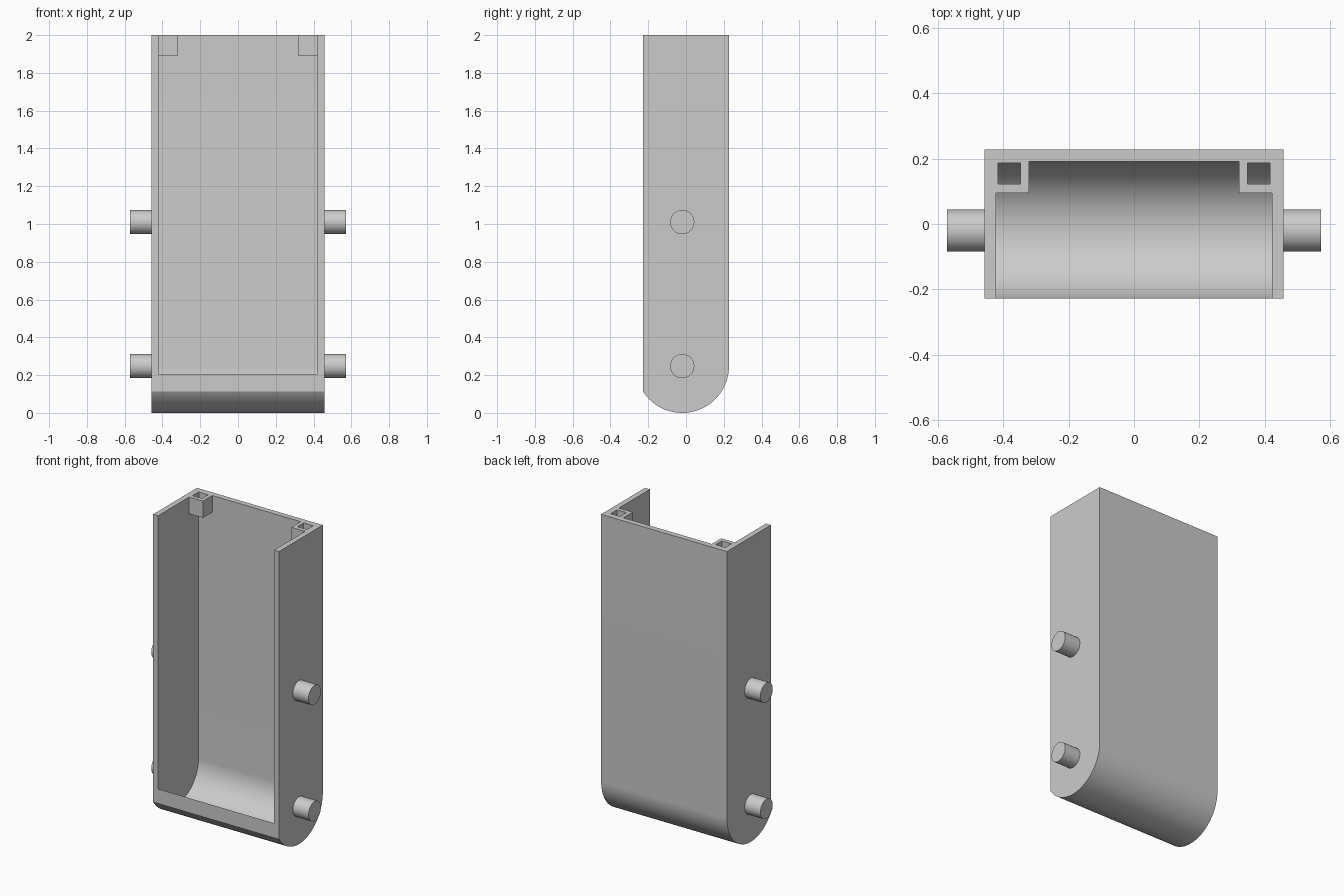
import bpy
import bmesh
import math
from mathutils import Matrix

if "Cube" in bpy.data.objects:
    bpy.data.objects.remove(bpy.data.objects["Cube"], do_unlink=True)

HALF_W, WALL, HALF_D, TOP = 0.457, 0.036, 0.2275, 2.0
R_OUT = 0.2475
R_IN = R_OUT - WALL
AXIS_Y = HALF_D - R_OUT
AXIS_Z = R_OUT

grey = bpy.data.materials.new("plain grey")
grey.use_nodes = True
grey.diffuse_color = (0.6, 0.6, 0.6, 1)
grey.node_tree.nodes["Principled BSDF"].inputs["Base Color"].default_value = (0.6, 0.6, 0.6, 1)


def make_object(name, bm):
    bmesh.ops.recalc_face_normals(bm, faces=bm.faces)
    mesh = bpy.data.meshes.new(name)
    bm.to_mesh(mesh)
    bm.free()
    mesh.materials.append(grey)
    obj = bpy.data.objects.new(name, mesh)
    bpy.context.collection.objects.link(obj)
    return obj


def prism(name, profile, half_width):
    """Extrude a (y, z) profile along x."""
    bm = bmesh.new()
    face = bm.faces.new([bm.verts.new((-half_width, y, z)) for y, z in profile])
    new = bmesh.ops.extrude_face_region(bm, geom=[face])["geom"]
    verts = [v for v in new if isinstance(v, bmesh.types.BMVert)]
    bmesh.ops.translate(bm, verts=verts, vec=(2 * half_width, 0, 0))
    return make_object(name, bm)


def box(name, low, high):
    bm = bmesh.new()
    bmesh.ops.create_cube(bm, size=1)
    for v in bm.verts:
        v.co = [a if c < 0 else b for c, a, b in zip(v.co, low, high)]
    return make_object(name, bm)


def arc(radius, front_y, steps=48):
    """Points from the back wall, under the axis, to the front plane."""
    end = -math.acos(max(-1, (front_y - AXIS_Y) / radius))
    return [(AXIS_Y + radius * math.cos(end * i / steps),
             AXIS_Z + radius * math.sin(end * i / steps)) for i in range(steps + 1)]


def activate(obj):
    bpy.ops.object.select_all(action="DESELECT")
    obj.select_set(True)
    bpy.context.view_layer.objects.active = obj


def combine(target, tool, operation):
    tool.hide_render = True
    mod = target.modifiers.new(operation, "BOOLEAN")
    mod.operation, mod.solver, mod.object = operation, "EXACT", tool
    activate(target)
    bpy.ops.object.modifier_apply(modifier=mod.name)
    bpy.data.objects.remove(tool, do_unlink=True)


# Round-bottomed housing, hollowed from the front and top
housing = prism("housing", arc(R_OUT, -HALF_D) + [(-HALF_D, TOP), (HALF_D, TOP)], HALF_W)
inner = arc(R_IN, AXIS_Y - R_IN)
cavity = prism("cavity_cutter",
               inner + [(-0.5, AXIS_Z), (-0.5, TOP + 0.2), (inner[0][0], TOP + 0.2)],
               HALF_W - WALL)
combine(housing, cavity, "DIFFERENCE")

# Square sockets in the two back corners of the rim
for side in (-1, 1):
    def span(a, b):
        return sorted((side * a, side * b))
    x0, x1 = span(0.321, 0.44)
    combine(housing, box("socket", (x0, 0.095, 1.89), (x1, 0.21, TOP)), "UNION")
    x0, x1 = span(0.3465, 0.4155)
    combine(housing, box("socket_cutter", (x0, 0.1225, 1.8), (x1, 0.187, 2.1)), "DIFFERENCE")

activate(housing)
bpy.ops.object.shade_smooth_by_angle(angle=math.radians(25))

# Round pins on both sides
PIN_LENGTH = 0.124
for side, label in ((-1, "right"), (1, "left")):
    for height, level in ((AXIS_Z, "lower"), (1.01, "upper")):
        bm = bmesh.new()
        bmesh.ops.create_cone(bm, cap_ends=True, segments=48, radius1=0.064, radius2=0.064,
                              depth=PIN_LENGTH, matrix=Matrix.Rotation(math.pi / 2, 4, "Y"))
        pin = make_object(f"{label}_{level}_pin", bm)
        pin.location = (side * (0.571 - PIN_LENGTH / 2), AXIS_Y, height)
        activate(pin)
        bpy.ops.object.shade_smooth_by_angle(angle=math.radians(30))
